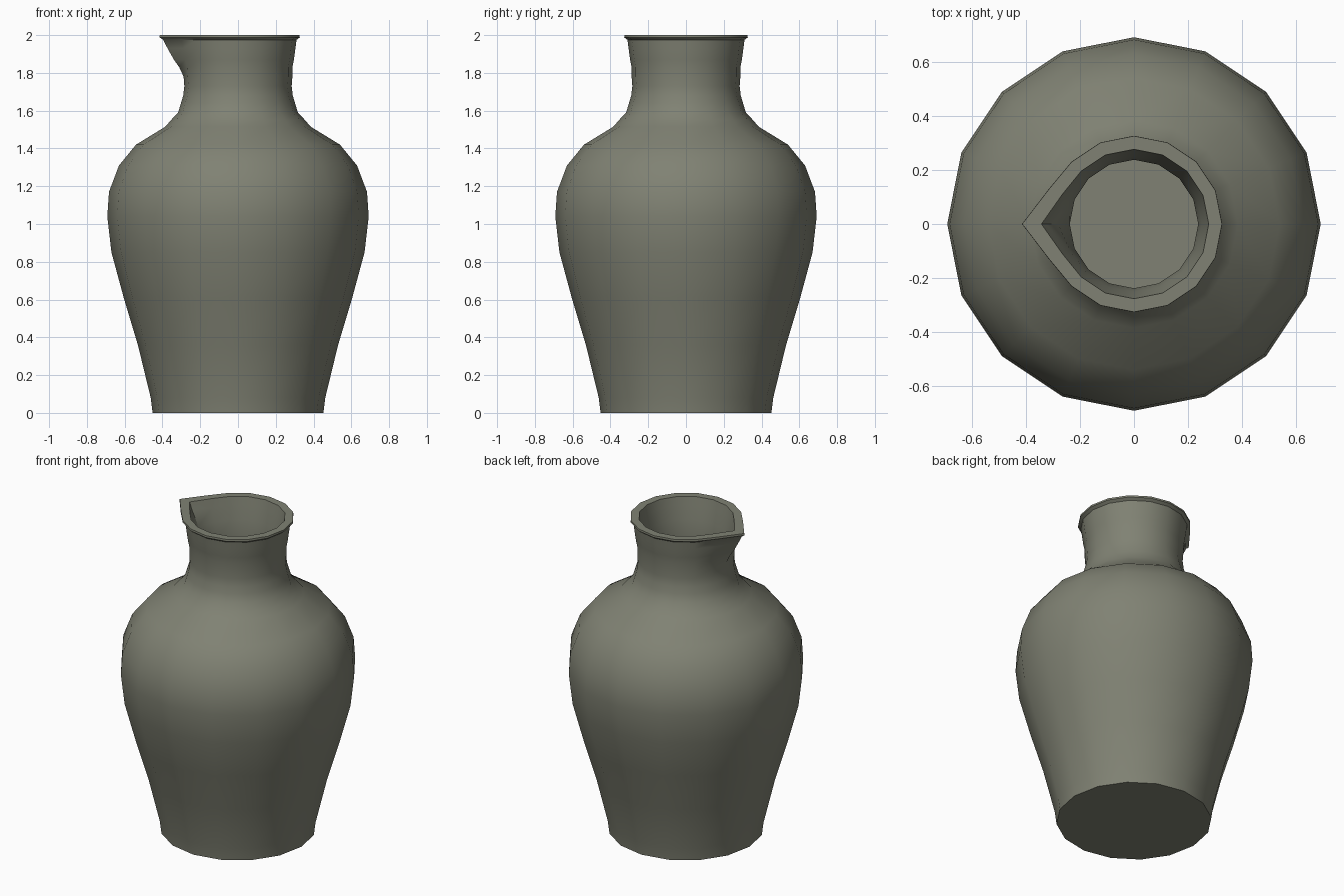
import bpy, bmesh, math

if "Cube" in bpy.data.objects:
    bpy.data.objects.remove(bpy.data.objects["Cube"])

SIDES = 16

clay = bpy.data.materials.new("grey olive clay")
clay.diffuse_color = (0.215, 0.222, 0.172, 1)
clay.use_nodes = True
clay.node_tree.nodes["Principled BSDF"].inputs["Base Color"].default_value = clay.diffuse_color

# Outer wall from foot to rim, as (radius, height)
outer = [(0.452, 0.0), (0.462, 0.08), (0.53, 0.36), (0.605, 0.61), (0.67, 0.85),
         (0.692, 1.04), (0.683, 1.17), (0.63, 1.31), (0.54, 1.42), (0.385, 1.515),
         (0.355, 1.55), (0.317, 1.59), (0.302, 1.64), (0.29, 1.68), (0.284, 1.73),
         (0.288, 1.78), (0.288, 1.83), (0.296, 1.87), (0.304, 1.93), (0.31, 1.975),
         (0.327, 1.988), (0.326, 2.0)]
# Inner wall from rim down to the inside floor
inner = [(0.277, 2.0), (0.268, 1.95), (0.252, 1.86), (0.238, 1.74), (0.245, 1.66),
         (0.27, 1.57), (0.34, 1.48), (0.50, 1.38), (0.58, 1.29), (0.635, 1.15),
         (0.642, 1.04), (0.62, 0.85), (0.555, 0.61), (0.48, 0.36), (0.41, 0.06)]


def spout_push(k, z):
    """Extra radius of the pouring lip on the -x side, fading down the neck."""
    t = max(0.0, min(1.0, (z - 1.80) / 0.18))
    t = t ** 0.75
    return t * {SIDES // 2: 0.088, SIDES // 2 - 1: 0.014, SIDES // 2 + 1: 0.014}.get(k, 0.0)


# Hollow jug: rings bridged with quads, capped at the foot and the inside floor
bm = bmesh.new()
rings = []
for i, (r, z) in enumerate(outer + inner):
    ring = []
    for k in range(SIDES):
        a = 2 * math.pi * k / SIDES
        push = spout_push(k, z) * (1.0 if i < len(outer) else 0.75)
        ring.append(bm.verts.new(((r + push) * math.cos(a), (r + push) * math.sin(a), z)))
    rings.append(ring)
for low, high in zip(rings, rings[1:]):
    for k in range(SIDES):
        n = (k + 1) % SIDES
        bm.faces.new((low[k], low[n], high[n], high[k]))
bm.faces.new(list(reversed(rings[0])))
bm.faces.new(rings[-1])
bmesh.ops.recalc_face_normals(bm, faces=bm.faces)

mesh = bpy.data.meshes.new("jug")
bm.to_mesh(mesh)
bm.free()
mesh.materials.append(clay)
jug = bpy.data.objects.new("jug", mesh)
bpy.context.collection.objects.link(jug)

bpy.context.view_layer.objects.active = jug
jug.select_set(True)
bpy.ops.object.shade_smooth_by_angle(angle=math.radians(40))
